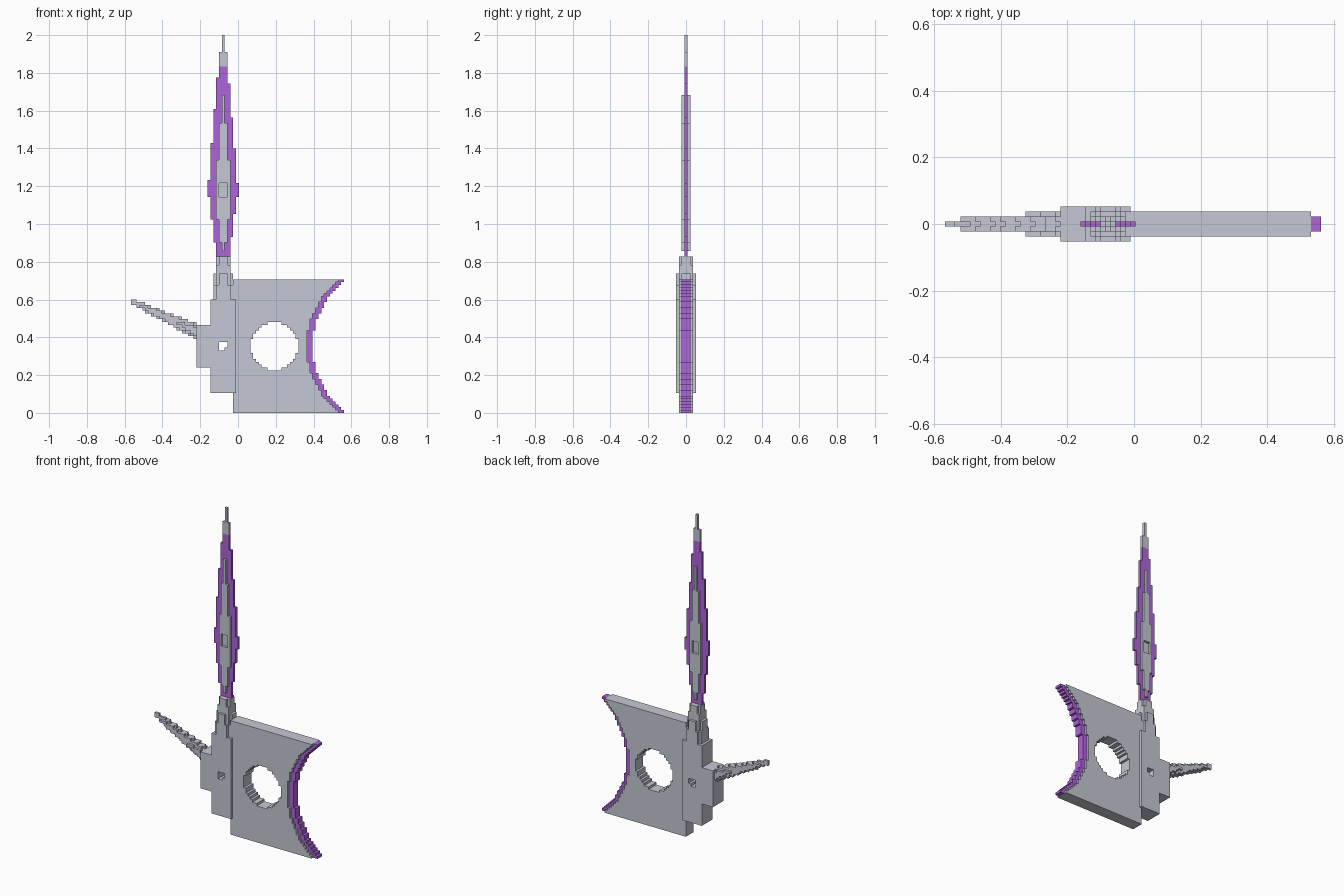
import bpy, bmesh
from math import hypot, sqrt, radians

cube = bpy.data.objects.get("Cube")
if cube:
    bpy.data.objects.remove(cube)

V = 2 / 133          # edge of one small cube
X0 = -0.078          # x of the shaft axis
MID = 23             # row of the axe head's centre line
GREY, PURPLE = 0, 1


def material(name, rgb):
    m = bpy.data.materials.new(name)
    m.use_nodes = True
    m.diffuse_color = (*rgb, 1)
    m.node_tree.nodes["Principled BSDF"].inputs["Base Color"].default_value = (*rgb, 1)
    return m


MATS = [material("steel_grey", (0.56, 0.58, 0.66)), material("bright_purple", (0.42, 0.13, 0.7))]


def build(name, cells):
    """Skin a set of cubes {(column, depth, row): colour} with outer faces only."""
    bm = bmesh.new()
    verts = {}

    def vert(p):
        if p not in verts:
            verts[p] = bm.verts.new((X0 + (p[0] - 0.5) * V, (p[1] - 0.5) * V, p[2] * V))
        return verts[p]

    for cell, colour in cells.items():
        for axis in range(3):
            u, w = (axis + 1) % 3, (axis + 2) % 3
            for side in (0, 1):
                near = list(cell)
                near[axis] += 2 * side - 1
                if tuple(near) in cells:
                    continue
                loop = []
                for a, b in ((0, 0), (1, 0), (1, 1), (0, 1)):
                    p = list(cell)
                    p[axis] += side
                    p[u] += a
                    p[w] += b
                    loop.append(vert(tuple(p)))
                face = bm.faces.new(loop if side else loop[::-1])
                face.material_index = colour
    # Merge the coplanar cube faces into clean flat areas
    bmesh.ops.dissolve_limit(bm, angle_limit=radians(1), verts=bm.verts[:],
                             edges=bm.edges[:], delimit={'MATERIAL'})
    mesh = bpy.data.meshes.new(name)
    bm.to_mesh(mesh)
    bm.free()
    for m in MATS:
        mesh.materials.append(m)
    obj = bpy.data.objects.new(name, mesh)
    bpy.context.collection.objects.link(obj)


def block(x0, x1, depth, z0, z1, colour=GREY):
    return {(x, y, z): colour for x in range(x0, x1 + 1)
            for y in range(-depth, depth + 1) for z in range(z0, z1 + 1)}


# Axe blade with a round hole and a concave purple cutting edge
blade, edge = {}, {}
R = 29.5
for z in range(2 * MID + 1):
    end = 31 + round(R - sqrt(R * R - (z - MID) ** 2))
    blade.update(block(4, end - 2, 2, z, z))
    edge.update(block(end - 1, end, 1, z, z, PURPLE))
blade = {c: m for c, m in blade.items() if hypot(c[0] - 18, c[2] - MID) > 8.3}
build("axe_blade", blade)
build("cutting_edge", edge)

# Hub with its rear block and a small pin hole
hub = block(-4, 4, 3, 7, 39) | block(-9, -5, 3, 16, 30)
for c in block(-1, 1, 3, MID - 1, MID + 1):
    if (c[0], c[2]) != (1, MID - 1):
        del hub[c]
build("hub", hub)

# Neck: a stepped crown, tallest around the shaft axis
neck = {}
for x, y, z in block(-3, 3, 3, 40, 54):
    r = hypot(x, y)
    top = 54 if r < 2.4 else 51 if r < 3 else 48 if r < 3.3 else 44 if r < 4 else 0
    if z <= top:
        neck[x, y, z] = GREY
build("neck", neck)

# Spearhead: thin purple leaf, grey tip, raised grey ribs with a square recess
leaf = {0: (55, 132), 1: (55, 126), 2: (55, 115), 3: (62, 103), 4: (70, 92), 5: (76, 80),
        -1: (55, 126), -2: (55, 117), -3: (60, 106), -4: (68, 94), -5: (76, 81)}
ribs = {0: (57, 111), 1: (60, 101), 2: (68, 88)}
spear = {}
for x, (low, high) in leaf.items():
    for z in range(low, high + 1):
        recess = abs(x) < 2 and 76 <= z <= 80
        spear[x, 0, z] = GREY if recess or z > 121 else PURPLE
        if abs(x) in ribs and ribs[abs(x)][0] <= z <= ribs[abs(x)][1] and not recess:
            spear[x, 1, z] = spear[x, -1, z] = GREY
build("spearhead", spear)

# Back spike: a tapering slanted cone behind the hub
spike = {}
for x, y, z in block(-32, -9, 3, MID, 42):
    t = (x + 32) / 22
    if hypot(y, 0.9 * (z - 38.6 + 10.2 * t)) <= 0.85 + 1.6 * t:
        spike[x, y, z] = GREY
build("back_spike", spike)
